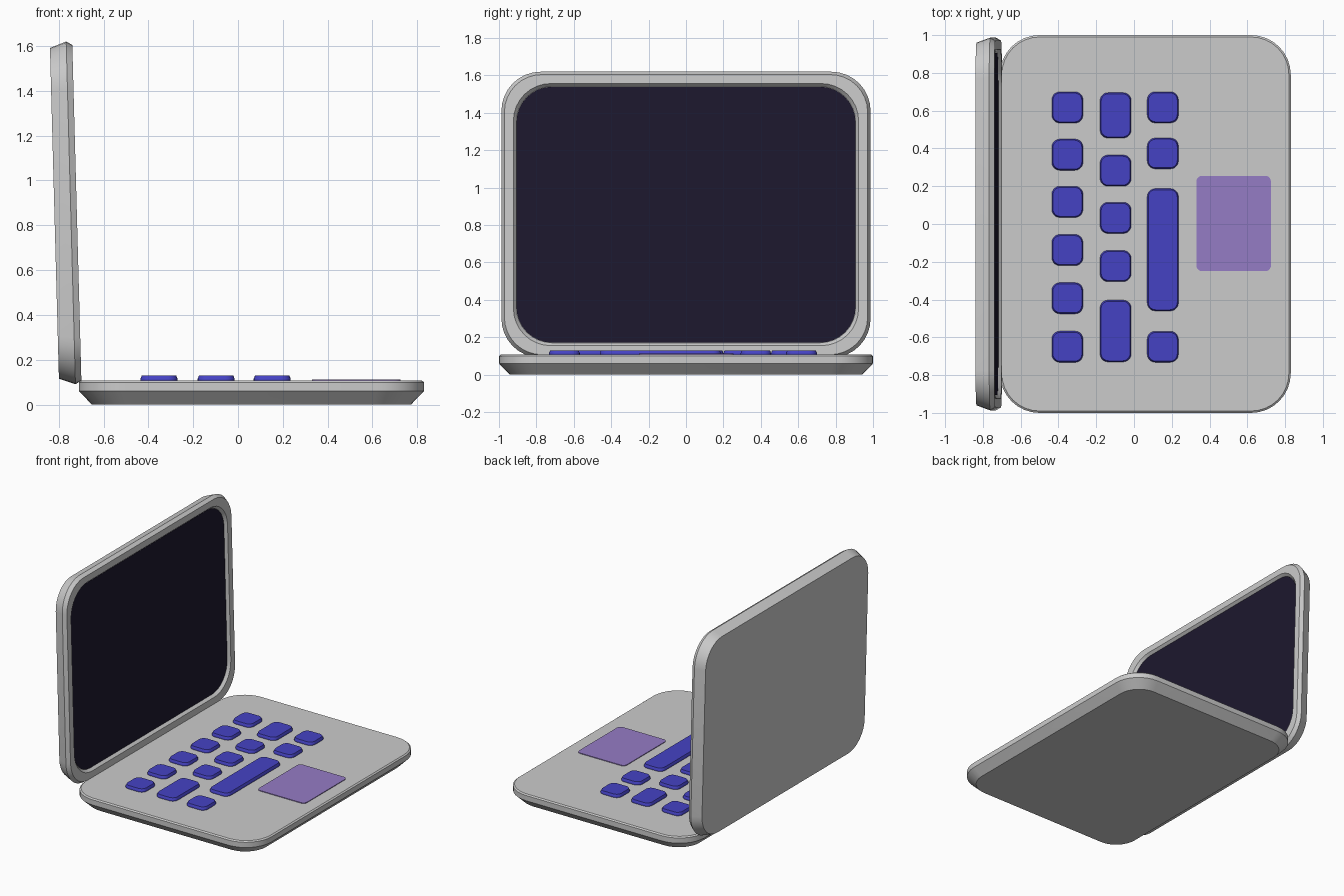
import bpy, bmesh, math

if "Cube" in bpy.data.objects:
    bpy.data.objects.remove(bpy.data.objects["Cube"])


def material(name, rgb):
    m = bpy.data.materials.new(name)
    m.diffuse_color = (*rgb, 1)
    m.use_nodes = True
    m.node_tree.nodes["Principled BSDF"].inputs["Base Color"].default_value = m.diffuse_color
    return m


def ring(cx, cy, hx, hy, z, r, seg):
    """Points of a rounded rectangle at height z."""
    pts = []
    for i, (sx, sy) in enumerate([(1, 1), (-1, 1), (-1, -1), (1, -1)]):
        for k in range(seg + 1):
            a = math.pi / 2 * (i + k / seg)
            pts.append((cx + sx * (hx - r) + r * math.cos(a),
                        cy + sy * (hy - r) + r * math.sin(a), z))
    return pts


def slab(name, x0, x1, y0, y1, profile, seg, mat=None):
    """Skin rounded rectangles; profile rows are (inset, z, corner radius)."""
    bm = bmesh.new()
    rings = []
    for inset, z, r in profile:
        pts = ring((x0 + x1) / 2, (y0 + y1) / 2, (x1 - x0) / 2 - inset,
                   (y1 - y0) / 2 - inset, z, r, seg)
        rings.append([bm.verts.new(p) for p in pts])
    n = len(rings[0])
    for a, b in zip(rings, rings[1:]):
        for i in range(n):
            j = (i + 1) % n
            bm.faces.new((a[i], a[j], b[j], b[i]))
    bm.faces.new(rings[0][::-1])
    bm.faces.new(rings[-1])
    bmesh.ops.recalc_face_normals(bm, faces=bm.faces)
    me = bpy.data.meshes.new(name)
    bm.to_mesh(me)
    bm.free()
    ob = bpy.data.objects.new(name, me)
    bpy.context.collection.objects.link(ob)
    if mat:
        me.materials.append(mat)
    bpy.ops.object.select_all(action='DESELECT')
    ob.select_set(True)
    bpy.context.view_layer.objects.active = ob
    bpy.ops.object.shade_smooth_by_angle(angle=math.radians(20))
    return ob


blue = material("key_blue", (0.06, 0.055, 0.55))
dark = material("screen_dark", (0.012, 0.009, 0.027))
purple = material("pad_purple", (0.30, 0.20, 0.56))

# Base with undercut lower edge and a small top chamfer
slab("base", -0.71, 0.83, -1, 1,
     [(0.058, 0, 0.17), (0, 0.06, 0.21), (0, 0.099, 0.21), (0.01, 0.107, 0.20)], 8)

# Lid shell with a shallow screen recess, and the screen inside it
lid = slab("lid", -0.765, 0.765, -0.987, 0.987,
           [(0.027, 0, 0.19), (0, 0.073, 0.21), (0.016, 0.1, 0.20),
            (0.064, 0.1, 0.20), (0.08, 0.08, 0.19)], 8)
screen = slab("screen", -0.765, 0.765, -0.987, 0.987,
              [(0.081, 0.076, 0.19), (0.081, 0.082, 0.19)], 8, dark)
for ob in (lid, screen):
    ob.location = (-0.819, 0, 0.853)
    ob.rotation_euler = (0, math.radians(88.45), 0)

# Keyboard: each row is x start plus (y low, y high) spans
rows = [
    (-0.435, [(c - 0.0825, c + 0.0825) for c in (0.617, 0.367, 0.117, -0.138, -0.393, -0.65)]),
    (-0.18, [(0.455, 0.695), (0.2, 0.365), (-0.05, 0.115), (-0.305, -0.14), (-0.73, -0.403)]),
    (0.07, [(0.535, 0.7), (0.292, 0.455), (-0.46, 0.187), (-0.732, -0.568)]),
]
for x, spans in rows:
    for y0, y1 in spans:
        slab("key", x, x + 0.165, y0, y1,
             [(0, 0.1, 0.042), (0, 0.115, 0.042), (0.006, 0.13, 0.038)], 5, blue)

# Touchpad
slab("touchpad", 0.33, 0.725, -0.25, 0.255,
     [(0, 0.1, 0.03), (0, 0.112, 0.03)], 5, purple)
